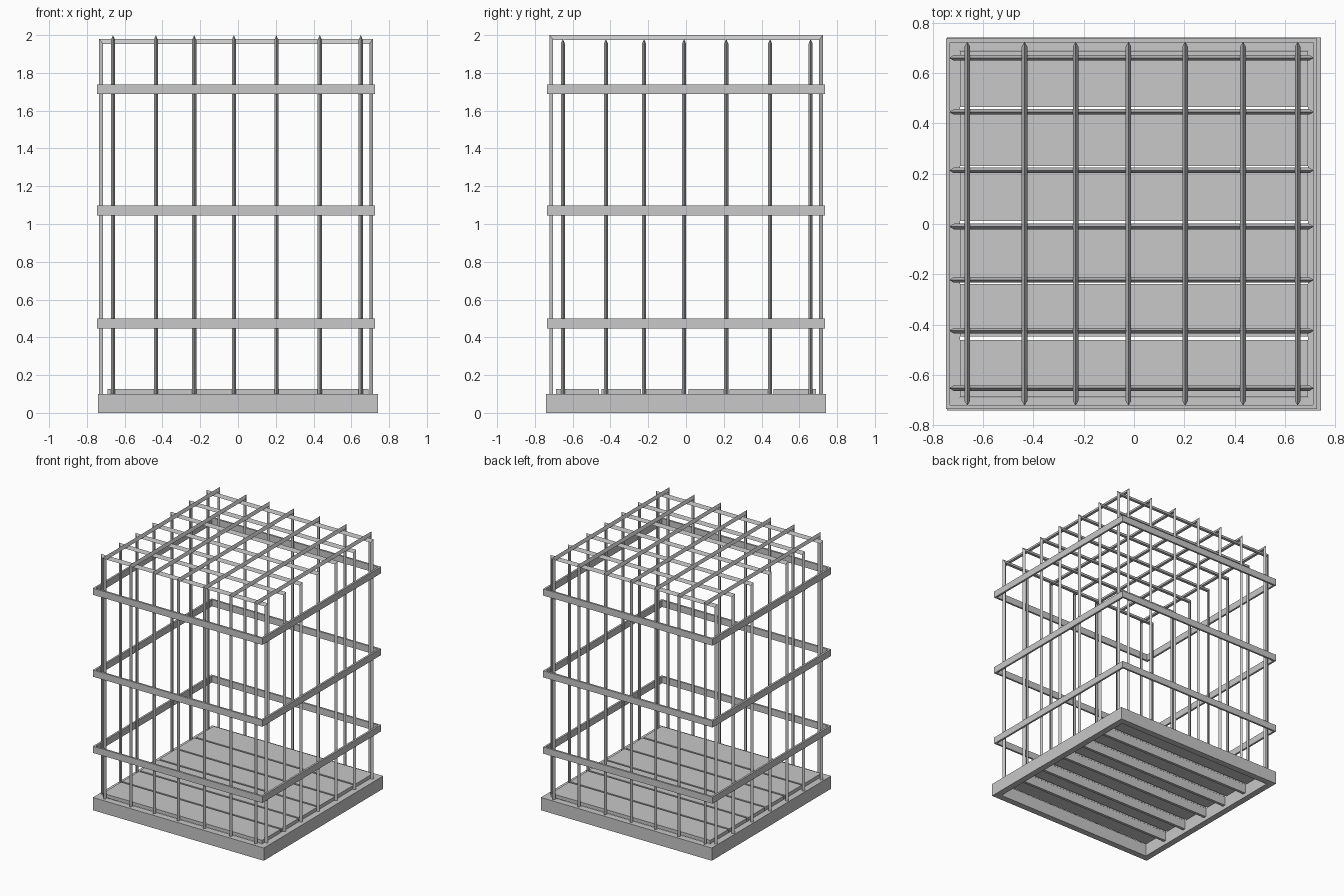
import bpy, bmesh

cube = bpy.data.objects.get("Cube")
if cube:
    bpy.data.objects.remove(cube, do_unlink=True)

grey = bpy.data.materials.new("light_grey")
grey.use_nodes = True
grey.diffuse_color = (0.58, 0.58, 0.58, 1)
grey.node_tree.nodes["Principled BSDF"].inputs["Base Color"].default_value = (0.58, 0.58, 0.58, 1)


def finish(name, bm):
    bmesh.ops.recalc_face_normals(bm, faces=bm.faces)
    mesh = bpy.data.meshes.new(name)
    bm.to_mesh(mesh)
    bm.free()
    mesh.materials.append(grey)
    obj = bpy.data.objects.new(name, mesh)
    bpy.context.collection.objects.link(obj)
    return obj


def box(name, x0, x1, y0, y1, z0, z1):
    bm = bmesh.new()
    bmesh.ops.create_cube(bm, size=1)
    for v in bm.verts:
        v.co.x = x1 if v.co.x > 0 else x0
        v.co.y = y1 if v.co.y > 0 else y0
        v.co.z = z1 if v.co.z > 0 else z0
    return finish(name, bm)


def ring(name, x0, x1, y0, y1, z0, z1, t):
    """Rectangular hoop with mitred corners and wall thickness t."""
    bm = bmesh.new()
    loops = []
    for inset, z in ((0, z0), (0, z1), (t, z1), (t, z0)):
        corners = ((x0 + inset, y0 + inset), (x1 - inset, y0 + inset),
                   (x1 - inset, y1 - inset), (x0 + inset, y1 - inset))
        loops.append([bm.verts.new((x, y, z)) for x, y in corners])
    for a, b in zip(loops, loops[1:] + loops[:1]):
        for i in range(4):
            j = (i + 1) % 4
            bm.faces.new((a[i], a[j], b[j], b[i]))
    return finish(name, bm)


def arch(name, along_x, pos, lo, hi, top, side=0.019, depth=0.026, half=0.011):
    """Square arch of triangular bar, its ridge facing outwards."""
    bm = bmesh.new()
    sections = []
    outer = ((lo, FLOOR), (lo, top), (hi, top), (hi, FLOOR))
    inner = ((lo + side, FLOOR), (lo + side, top - depth),
             (hi - side, top - depth), (hi - side, FLOOR))
    for (uo, zo), (ui, zi) in zip(outer, inner):
        pts = ((uo, pos, zo), (ui, pos - half, zi), (ui, pos + half, zi))
        sections.append([bm.verts.new((u, w, z) if along_x else (w, u, z))
                         for u, w, z in pts])
    for a, b in zip(sections, sections[1:]):
        for i in range(3):
            j = (i + 1) % 3
            bm.faces.new((a[i], a[j], b[j], b[i]))
    bm.faces.new(sections[0])
    bm.faces.new(sections[-1])
    return finish(name, bm)


FLOOR = 0.1

# Base frame
ring("base_frame", -0.742, 0.742, -0.74, 0.74, 0, FLOOR, 0.05)

# Floor planks and the joists beneath them
gaps = (-0.454, -0.232, 0.005, 0.224, 0.457)
edges = (-0.695,) + gaps + (0.695,)
for i, (a, b) in enumerate(zip(edges, edges[1:])):
    box(f"floor_plank_{i + 1}", -0.692, 0.692, a + 0.007, b - 0.007, FLOOR, 0.127)
for i, y in enumerate(gaps):
    box(f"floor_joist_{i + 1}", -0.692, 0.692, y - 0.03, y - 0.008, 0.03, FLOOR)

# Bars bent front to back, and lower bars bent side to side
for i, x in enumerate((-0.662, -0.435, -0.232, -0.022, 0.203, 0.433, 0.65)):
    arch(f"lengthwise_bar_{i + 1}", False, x, -0.722, 0.724, 2.0)
for i, y in enumerate((-0.652, -0.424, -0.222, -0.01, 0.213, 0.445, 0.66)):
    arch(f"crosswise_bar_{i + 1}", True, y, -0.735, 0.715, 1.98)

# Flat bands around the bars
for name, z in (("lower", 0.447), ("middle", 1.045), ("upper", 1.687)):
    ring(f"{name}_band", -0.746, 0.726, -0.735, 0.736, z, z + 0.052, 0.015)
